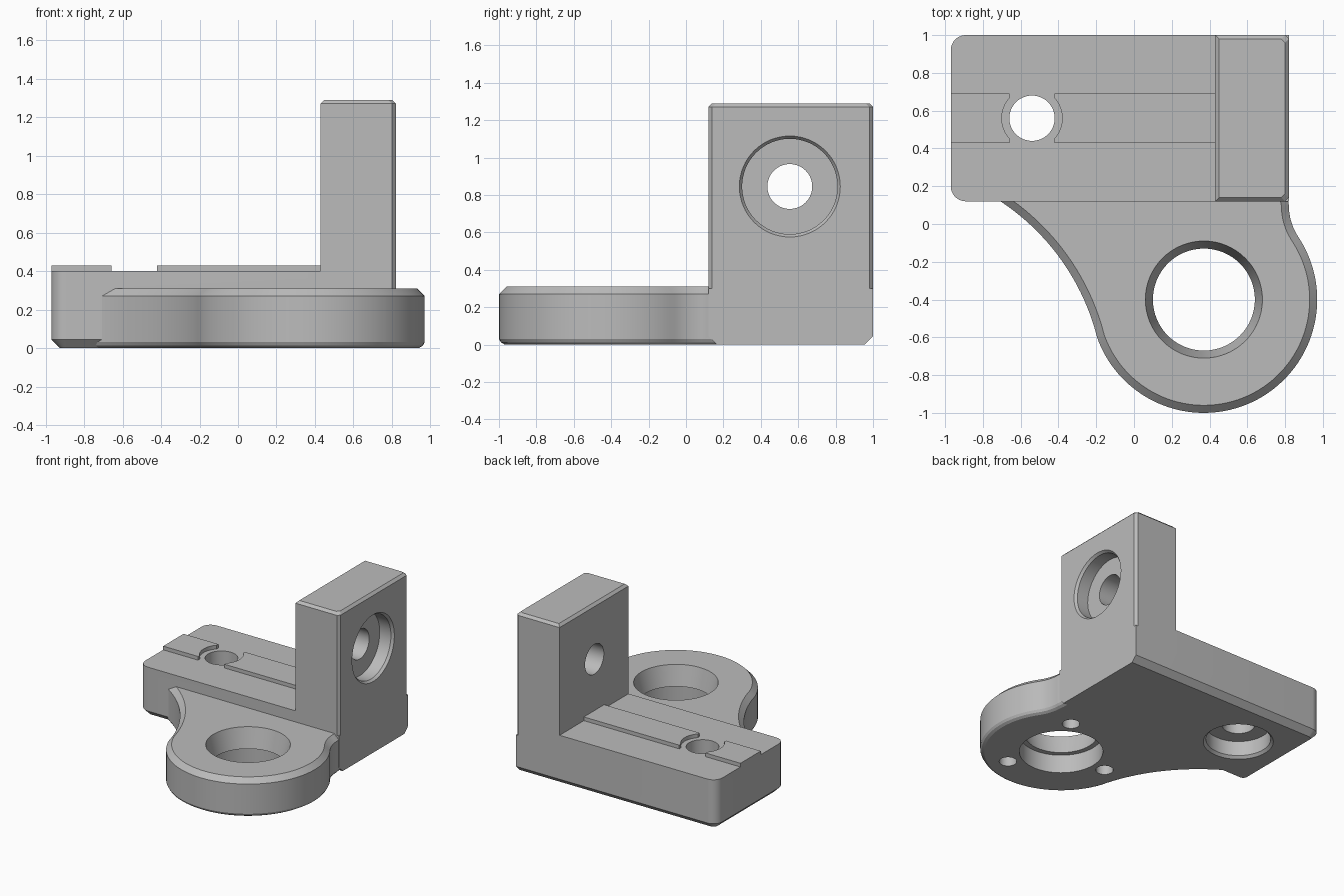
import bpy, bmesh, math
from mathutils import Matrix

cube = bpy.data.objects.get("Cube")
if cube:
    bpy.data.objects.remove(cube, do_unlink=True)

grey = bpy.data.materials.new("light_grey")
grey.use_nodes = True
GREY = (0.5, 0.5, 0.5, 1)
grey.diffuse_color = GREY
grey.node_tree.nodes["Principled BSDF"].inputs["Base Color"].default_value = GREY

FRONT, BACK, RIGHT, LEFT = 0.12, 1.0, 0.82, -0.97


def loft(name, rings, matrix=None):
    """Closed solid through (height, outline) rings with equal point counts."""
    bm = bmesh.new()
    loops = [[bm.verts.new((x, y, z)) for x, y in pts] for z, pts in rings]
    n = len(loops[0])
    for a, b in zip(loops, loops[1:]):
        for i in range(n):
            j = (i + 1) % n
            bm.faces.new((a[i], a[j], b[j], b[i]))
    bm.faces.new(loops[0][::-1])
    bm.faces.new(loops[-1])
    if matrix:
        bm.transform(matrix)
    bmesh.ops.recalc_face_normals(bm, faces=bm.faces)
    mesh = bpy.data.meshes.new(name)
    bm.to_mesh(mesh)
    bm.free()
    mesh.materials.append(grey)
    obj = bpy.data.objects.new(name, mesh)
    bpy.context.collection.objects.link(obj)
    return obj


def arc(cx, cy, r, start, end, n=24):
    angles = [math.radians(start + (end - start) * i / n) for i in range(n + 1)]
    return [(cx + r * math.cos(a), cy + r * math.sin(a)) for a in angles]


def turned(name, cx, cy, profile, matrix=None):
    """Round solid from (height, radius) pairs."""
    return loft(name, [(z, arc(cx, cy, r, 0, 360, 64)[:-1]) for z, r in profile], matrix)


def rect(x0, x1, y0, y1):
    return [(x0, y0), (x1, y0), (x1, y1), (x0, y1)]


def combine(target, tool, operation):
    mod = target.modifiers.new(operation, 'BOOLEAN')
    mod.operation, mod.object, mod.solver = operation, tool, 'EXACT'
    bpy.context.view_layer.objects.active = target
    bpy.ops.object.modifier_apply(modifier=mod.name)
    bpy.data.objects.remove(tool, do_unlink=True)


# Rear block with rounded left corners and a chamfered underside
def block_outline(d):
    r, x = 0.08, LEFT + 0.08
    return ([(0.6, FRONT + d), (0.6, BACK - d)]
            + arc(x, BACK - r, r - d, 90, 180, 10)
            + arc(x, FRONT + r, r - d, 180, 270, 10))


body = loft("bracket_body", [(0, block_outline(0.045)), (0.045, block_outline(0)),
                             (0.4, block_outline(0))])


# Foot below the upright
def foot_outline(d):
    return rect(0.5, RIGHT, FRONT + d, BACK - d)


foot = loft("upright_foot", [(0, foot_outline(0.045)), (0.045, foot_outline(0)),
                             (0.3, foot_outline(0))])


# Upright with chamfered outer corners and top
def upright_outline(d):
    c = 0.02
    x0, x1, y0, y1 = 0.43 + d, RIGHT - d, FRONT + d, BACK - d
    return [(x0, y0), (x1 - c, y0), (x1, y0 + c), (x1, y1 - c), (x1 - c, y1), (x0, y1)]


upright = loft("upright", [(0.2, upright_outline(0)), (1.27, upright_outline(0)),
                           (1.29, upright_outline(0.02))])


# Round ear blended into the block by two concave arcs
EAR = (0.37, -0.4)


def ear_outline(d):
    return (arc(-1.38, -0.9, 1.222 + d, 62, 16.5)
            + arc(*EAR, 0.6 - d, 196.5, 393.6, 64)[1:]
            + arc(1.12, 0.098, 0.3 + d, 213.6, 180, 12)[1:]
            + [(0.815 - d, 0.125), (0.815 - d, 0.3)])


ear = loft("ear", [(0, ear_outline(0.03)), (0.012, ear_outline(0.01)),
                   (0.03, ear_outline(0)), (0.27, ear_outline(0)),
                   (0.31, ear_outline(0.04))])

# Raised rail, interrupted around the bolt hole
BOLT = (-0.54, 0.56)
rail = loft("rail", [(z, rect(LEFT, 0.5, 0.43, 0.69)) for z in (0.35, 0.43)])
combine(rail, turned("rail_gap", *BOLT, [(0.3, 0.16), (0.5, 0.16)]), 'DIFFERENCE')
gap = rect(BOLT[0] - 0.118, BOLT[0] + 0.118, 0.3, 0.8)
combine(rail, loft("rail_end_cut", [(0.3, gap), (0.5, gap)]), 'DIFFERENCE')

for part in (foot, upright, ear, rail):
    combine(body, part, 'UNION')

# Holes: stepped ear bore, counterbored bolt hole, counterbored upright hole
sideways = Matrix.Translation((0, 0.555, 0.845)) @ Matrix.Rotation(math.pi / 2, 4, 'Y')
cutters = [
    turned("ear_bore", *EAR, [(-0.1, 0.31), (0.15, 0.31), (0.15, 0.27),
                              (0.31, 0.31), (0.4, 0.31)]),
    turned("bolt_hole", *BOLT, [(-0.1, 0.26), (0, 0.26), (0.02, 0.24), (0.14, 0.24),
                                (0.14, 0.12), (0.6, 0.12)]),
    turned("upright_hole", 0, 0, [(0.2, 0.12), (0.7, 0.12), (0.7, 0.255), (0.8, 0.255),
                                  (RIGHT, 0.27), (0.9, 0.27)], sideways),
]
# Three blind holes under the ear
for angle in (60, 180, 300):
    a = math.radians(angle)
    cutters.append(turned("blind_hole", EAR[0] + 0.42 * math.cos(a),
                          EAR[1] + 0.42 * math.sin(a), [(-0.1, 0.065), (0.16, 0.065)]))
for cutter in cutters:
    combine(body, cutter, 'DIFFERENCE')

# Smooth curved walls, keep machined edges sharp
bpy.ops.object.select_all(action='DESELECT')
body.select_set(True)
bpy.context.view_layer.objects.active = body
bpy.ops.object.shade_smooth_by_angle(angle=math.radians(20))
